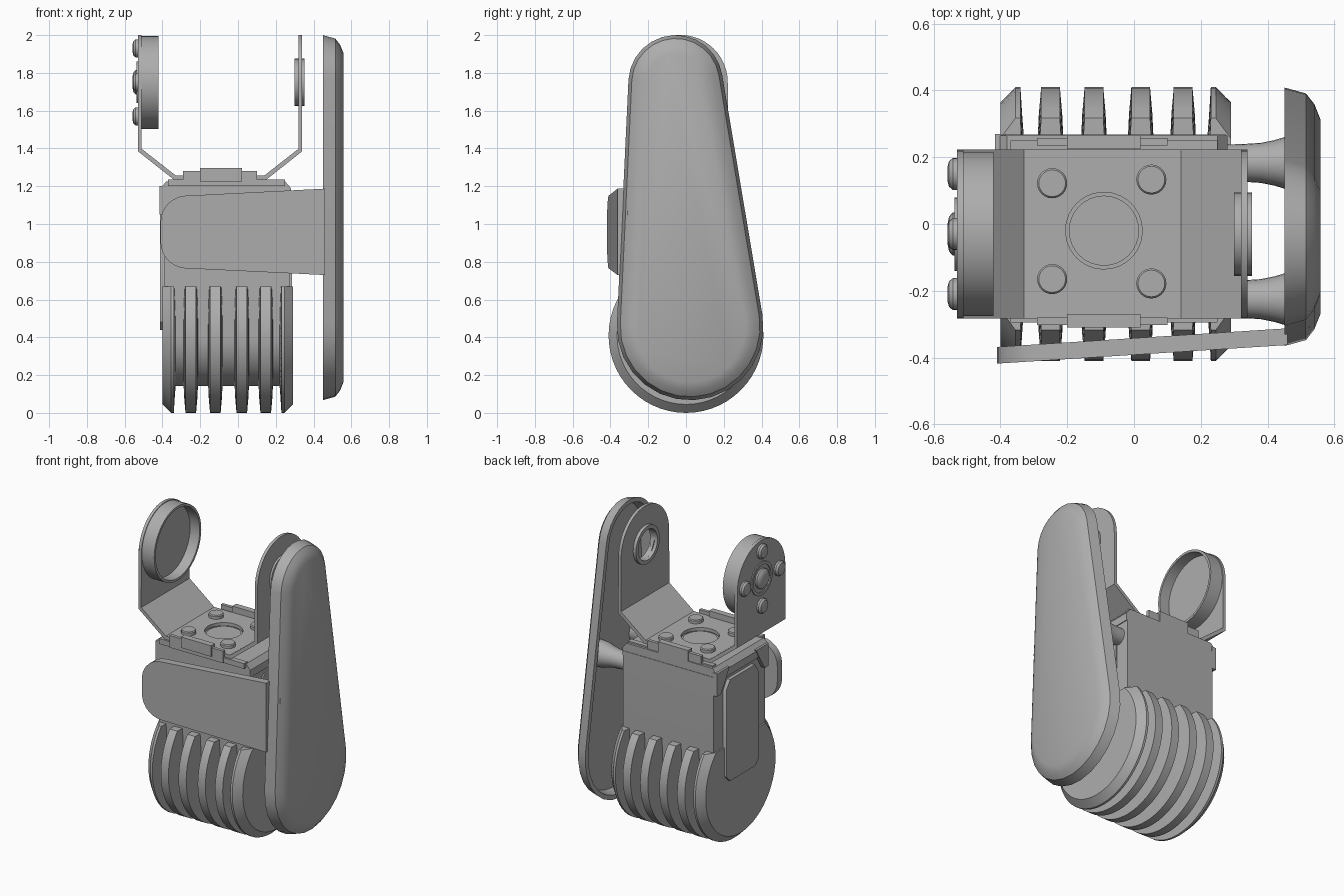
import bpy, bmesh, math

if "Cube" in bpy.data.objects:
    bpy.data.objects.remove(bpy.data.objects["Cube"])

GREY = (0.42, 0.42, 0.42, 1)
metal = bpy.data.materials.new("plain_grey")
metal.use_nodes = True
metal.diffuse_color = GREY
metal.node_tree.nodes["Principled BSDF"].inputs["Base Color"].default_value = GREY
parts = []


def place(axis, pts, t):
    """Put 2D points on the plane at distance t along an axis."""
    return [{"x": (t, u, v), "y": (u, t, v), "z": (u, v, t)}[axis] for u, v in pts]


def loft(name, rings, closed=False):
    """Skin equal rings; cap the ends, or join last to first."""
    bm = bmesh.new()
    rows = [[bm.verts.new(p) for p in ring] for ring in rings]
    n = len(rows[0])
    pairs = list(zip(rows, rows[1:])) + ([(rows[-1], rows[0])] if closed else [])
    for a, b in pairs:
        for i in range(n):
            j = (i + 1) % n
            bm.faces.new((a[i], a[j], b[j], b[i]))
    if not closed:
        bm.faces.new(rows[0])
        bm.faces.new(rows[-1])
    bmesh.ops.recalc_face_normals(bm, faces=bm.faces)
    mesh = bpy.data.meshes.new(name)
    bm.to_mesh(mesh)
    bm.free()
    mesh.materials.append(metal)
    obj = bpy.data.objects.new(name, mesh)
    bpy.context.collection.objects.link(obj)
    parts.append(obj)
    return obj


def arc(c, r, start=0, end=360, n=32):
    full = abs(end - start) == 360
    angles = [math.radians(start + (end - start) * i / n) for i in range(n if full else n + 1)]
    return [(c[0] + r * math.cos(a), c[1] + r * math.sin(a)) for a in angles]


def prism(name, axis, pts, a, b):
    return loft(name, [place(axis, pts, a), place(axis, pts, b)])


def turned(name, axis, c, profile, n=32, closed=False):
    return loft(name, [place(axis, arc(c, r, n=n), t) for t, r in profile], closed)


def box(name, x, y, z):
    return prism(name, "z", [(x[0], y[0]), (x[1], y[0]), (x[1], y[1]), (x[0], y[1])], *z)


def dense(pts, n=8):
    out = []
    for p, q in zip(pts, pts[1:] + pts[:1]):
        out += [(p[0] + (q[0] - p[0]) * i / n, p[1] + (q[1] - p[1]) * i / n) for i in range(n)]
    return out


def holed_plate(name, axis, pts, c, r, a, b):
    """Convex plate with a round hole."""
    hole = []
    for u, v in pts:
        d = math.hypot(u - c[0], v - c[1])
        hole.append((c[0] + r * (u - c[0]) / d, c[1] + r * (v - c[1]) / d))
    loft(name, [place(axis, pts, a), place(axis, pts, b),
                place(axis, hole, b), place(axis, hole, a)], closed=True)


# Motor body with a round lower end
AXLE = (0, 0.41)
shell = [(0.268, 1.17), (-0.268, 1.17)] + arc(AXLE, 0.268, 180, 360, 24)
prism("motor_body", "x", shell, -0.39, 0.275)
lid = [(-0.41, 1.14), (0.28, 1.14), (0.28, 1.19), (0.25, 1.225), (-0.38, 1.225), (-0.41, 1.19)]
prism("body_lid", "y", lid, -0.272, 0.265)
panel = [(-0.17, 0.48), (-0.13, 0.44), (0.13, 0.44), (0.17, 0.48),
         (0.17, 1.05), (0.13, 1.11), (-0.13, 1.11), (-0.17, 1.05)]
prism("end_panel", "x", panel, -0.414, -0.385)
prism("inner_end_panel", "x", panel, 0.27, 0.285)
for side, name in ((-1, "front"), (1, "back")):
    lug = [(side * y, z) for y, z in ((0.27, 1.05), (0.27, 1.2), (0.14, 1.2), (0.18, 1.13), (0.23, 1.05))]
    prism(name + "_corner_lug", "x", lug, -0.416, -0.385)

# Cooling fins wrapped around the lower body
def fin(name, profile):
    rings = []
    for x, r in profile:
        a = math.degrees(math.asin(0.26 / r))
        rings.append(place("x", arc(AXLE, r, a, -180 - a, 40), x))
    loft(name, rings)


for i, x in enumerate((-0.25, -0.12, 0.02, 0.147)):
    fin(f"cooling_fin_{i + 1}", [(x - 0.038, 0.265), (x - 0.035, 0.33), (x - 0.028, 0.41),
                                 (x + 0.028, 0.41), (x + 0.035, 0.33), (x + 0.038, 0.265)])
for name, x, s in (("right_end_fin", -0.40, 1), ("left_end_fin", 0.29, -1)):
    fin(name, [(x + s * t, r) for t, r in
               ((0, 0.29), (0, 0.365), (0.045, 0.41), (0.06, 0.41), (0.065, 0.33), (0.07, 0.265))])

# U bracket: drilled base, bent sides, round-topped arms
MID, Y0, Y1 = -0.095, -0.283, 0.223
EYE = (-0.03, 1.75)
base = dense([(-0.34, Y0), (0.15, Y0), (0.15, Y1), (-0.34, Y1)])
holed_plate("bracket_base", "z", base, (-0.09, -0.02), 0.115, 1.235, 1.257)
turned("output_boss", "z", (-0.09, -0.02), [(1.2, 0.105), (1.238, 0.105)])
bend = [(-0.34, 1.235), (-0.53, 1.385), (-0.53, 1.46), (-0.51, 1.46), (-0.51, 1.398), (-0.33, 1.257)]
prism("right_bracket_bend", "y", bend, Y0, Y1)
prism("left_bracket_bend", "y", [(2 * MID - x, z) for x, z in bend], Y0, Y1)
arm = arc(EYE, 0.251, 0, 180, 24) + dense([(Y0, 1.46), (Y1, 1.46)])[:9]
prism("right_bracket_arm", "x", arm, -0.53, -0.51)
holed_plate("left_bracket_arm", "x", arm, EYE, 0.1, 0.32, 0.34)
turned("arm_bushing", "x", EYE,
       [(0.30, 0.125), (0.353, 0.125), (0.353, 0.1), (0.30, 0.1)], closed=True)

# Open cup and round-headed screws on the right arm
turned("bearing_cup", "x", EYE, [(-0.515, 0.246), (-0.42, 0.246), (-0.42, 0.23), (-0.49, 0.23)], n=40)
turned("hub_ring", "x", EYE, [(-0.537, 0.11), (-0.52, 0.11), (-0.52, 0.09), (-0.537, 0.09)], closed=True)


def screw(name, axis, c, t, r, h):
    turned(name, axis, c, [(t, r), (t + h * 0.5, r), (t + h * 0.85, r * 0.8), (t + h, r * 0.4)], n=20)


screw("hub_screw", "x", EYE, -0.525, 0.065, -0.034)
for i, c in enumerate(arc(EYE, 0.18, n=4)):
    screw(f"arm_screw_{i + 1}", "x", c, -0.525, 0.048, -0.034)
for i, c in enumerate(((-0.245, 0.122), (0.052, 0.133), (-0.245, -0.165), (0.052, -0.178))):
    turned(f"base_screw_{i + 1}", "z", c, [(1.25, 0.045), (1.275, 0.045), (1.281, 0.04)], n=24)

# Clips along the front and back of the base
for name, y, s in (("front", -0.28, -1), ("back", 0.235, 1)):
    box(name + "_long_clip", (-0.29, 0.1), sorted((y, y + s * 0.022)), (1.2, 1.28))
    box(name + "_short_clip", (-0.2, 0.02), sorted((y - s * 0.01, y + s * 0.03)), (1.225, 1.297))
    box(name + "_ledge", (-0.37, 0.25), sorted((y - s * 0.02, y + s * 0.015)), (1.2, 1.235))

# Tapered side cover, hollow on its inner side
def cover_outline(inset):
    return (arc((-0.055, 1.75), 0.25 - inset, 9, 177, 12)
            + arc((0.022, 0.455), 0.388 - inset, 177, 369, 14))


loft("side_cover", [place("x", cover_outline(d), x) for x, d in
                    ((0.515, 0.045), (0.45, 0.03), (0.45, 0), (0.515, 0.018),
                     (0.54, 0.05), (0.558, 0.095))])

# Flared standoffs that carry the cover
for name, y in (("front", -0.225), ("back", 0.183)):
    turned(name + "_standoff", "x", (y, 1.06),
           [(0.24, 0.055), (0.32, 0.056), (0.38, 0.06), (0.42, 0.068), (0.46, 0.08), (0.525, 0.085)], n=24)

# Slanted strap across the front
strap = ([(0.46, 1.187)] + arc((-0.27, 1.01), 0.14, 95, 180, 7)
         + arc((-0.27, 0.905), 0.14, 180, 265, 7) + [(0.46, 0.73)])
loft("front_strap", [[(x, y + (x + 0.41) * 0.064, z) for x, z in strap] for y in (-0.418, -0.368)])

# Smooth curved walls, keep hard edges
bpy.ops.object.select_all(action="DESELECT")
for obj in parts:
    obj.select_set(True)
bpy.context.view_layer.objects.active = parts[0]
bpy.ops.object.shade_smooth_by_angle(angle=math.radians(35))
